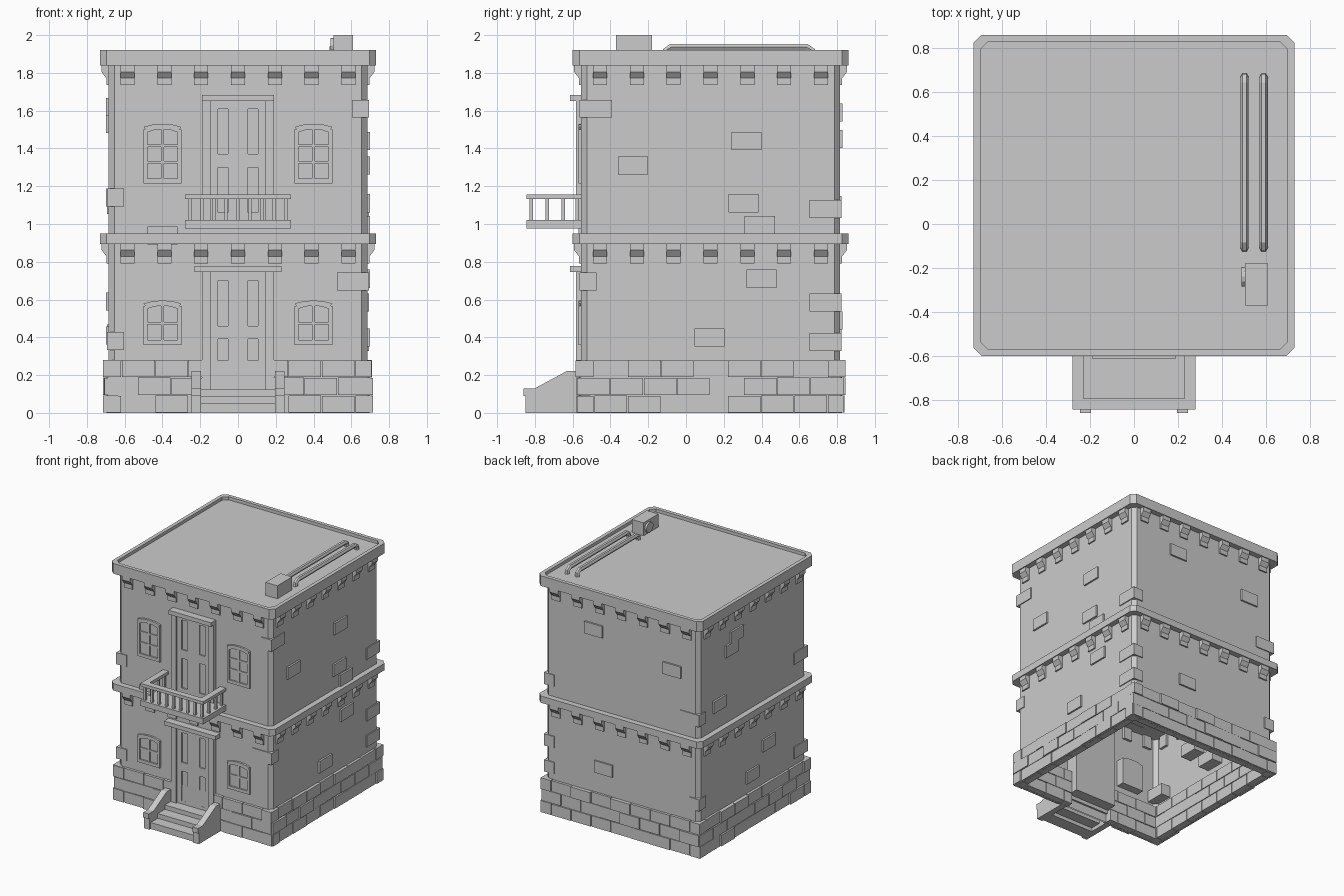
import bpy, bmesh, math, random

if "Cube" in bpy.data.objects:
    bpy.data.objects.remove(bpy.data.objects["Cube"])
random.seed(4)
CY, W = 0.13, 0.685          # centre of the tower in y, half width of its walls


def side(k):
    """Map (u along face, d outward, z) to world. k: 0 front, 1 right, 2 back, 3 left."""
    c, s = [(1, 0), (0, 1), (-1, 0), (0, -1)][k]
    return lambda u, d, z: (c * u + s * d, CY + s * u - c * d, z)


def prism(bm, pts, a, b, place, caps=True):
    """Extrude a 2D outline between a and b; place(p, q, t) gives the world point."""
    lo = [bm.verts.new(place(p, q, a)) for p, q in pts]
    hi = [bm.verts.new(place(p, q, b)) for p, q in pts]
    n = len(pts)
    for i in range(n):
        j = (i + 1) % n
        bm.faces.new((lo[i], lo[j], hi[j], hi[i]))
    if caps:
        bm.faces.new(lo[::-1])
        bm.faces.new(hi)


def box(bm, u0, u1, d0, d1, z0, z1, k=0):
    prism(bm, [(u0, d0), (u1, d0), (u1, d1), (u0, d1)], z0, z1, side(k))


def ybox(bm, x0, x1, y0, y1, z0, z1):
    prism(bm, [(x0, y0), (x1, y0), (x1, y1), (x0, y1)], z0, z1, lambda x, y, z: (x, y, z))


def octagon(h, c):
    return [(-h + c, -h), (h - c, -h), (h, -h + c), (h, h - c),
            (h - c, h), (-h + c, h), (-h, h - c), (-h, -h + c)]


def finish(bm, name):
    bmesh.ops.recalc_face_normals(bm, faces=bm.faces)
    me = bpy.data.meshes.new(name)
    bm.to_mesh(me)
    bm.free()
    ob = bpy.data.objects.new(name, me)
    bpy.context.collection.objects.link(ob)
    return ob


flat = lambda x, y, z: (x, CY + y, z)

# Wall shells (lower storey is hollow and open below)
for name, z0, z1 in (("lower_walls", 0.0, 0.9), ("upper_walls", 0.94, 1.85)):
    bm = bmesh.new()
    prism(bm, octagon(W, 0.03), z0, z1, flat, caps=False)
    finish(bm, name)

# Cornice between the storeys
bm = bmesh.new()
prism(bm, octagon(0.73, 0.035), 0.895, 0.95, flat)
finish(bm, "middle_cornice")

# Roof with a low raised rim
bm = bmesh.new()
rings = []
for h, z in ((0.67, 1.838), (0.73, 1.838), (0.73, 1.92), (0.70, 1.92), (0.70, 1.895)):
    rings.append([bm.verts.new((x, CY + y, z)) for x, y in octagon(h, 0.035)])
for r, s in zip(rings, rings[1:]):
    for i in range(8):
        bm.faces.new((r[i], r[(i + 1) % 8], s[(i + 1) % 8], s[i]))
bm.faces.new(rings[0][::-1])
bm.faces.new(rings[-1])
finish(bm, "roof")

# Corbels under both cornices
for name, top in (("middle_corbels", 0.897), ("roof_corbels", 1.84)):
    bm = bmesh.new()
    prof = [(W - 0.02, top), (0.722, top), (0.722, top - 0.035), (0.697, top - 0.068),
            (0.697, top - 0.105), (W - 0.02, top - 0.105)]
    for k in range(4):
        f = side(k)
        for i in range(-3, 4):
            prism(bm, prof, i * 0.195 - 0.037, i * 0.195 + 0.037, lambda d, z, u: f(u, d, z))
    finish(bm, name)

# Stone base: three courses of staggered blocks
bm = bmesh.new()
for k in range(4):
    for row, (z0, z1) in enumerate(((0, 0.095), (0.095, 0.19), (0.19, 0.283))):
        u = -0.706 + (0.0 if row % 2 else -0.085)
        while u < 0.70:
            a, b = max(u, -0.706), min(u + 0.172, 0.706)
            u += 0.1765
            if k == 0 and a < 0.19 and b > -0.19:      # leave room for the door
                if a < -0.19:
                    b = -0.19
                elif b > 0.19:
                    a = 0.19
                else:
                    continue
            if b - a > 0.01:
                d = 0.703 + random.choice((0, 0.003, 0.006, 0.012))
                box(bm, a, b, 0.635, d, z0 + 0.001, z1 - random.choice((0.002, 0.005)), k)
finish(bm, "base_blocks")
bm = bmesh.new()
prism(bm, octagon(0.697, 0.01), 0.0, 0.278, flat, caps=False)
finish(bm, "base_wall")

# Single bricks standing out of the plaster: (face, centre along face, centre z)
bricks = [(1, 0.19, 1.44), (1, -0.41, 1.31), (1, 0.175, 1.11), (1, 0.26, 0.995), (1, 0.27, 0.71),
          (1, -0.005, 0.40), (2, -0.25, 1.59), (2, 0.45, 1.45), (2, -0.16, 0.49), (3, -0.21, 1.62),
          (3, -0.27, 1.53), (3, -0.43, 1.14), (3, 0.20, 0.59), (3, -0.01, 0.41), (0, -0.40, 0.94)]
bm = bmesh.new()
for k, u, z in bricks:
    box(bm, u - 0.08, u + 0.08, 0.59, W + 0.014, z - 0.048, z + 0.048, k)
finish(bm, "wall_bricks")

# Corner bricks: (sign x, sign y, length x, length y, z)
corners = [(1, -1, 0.09, 0.17, 1.61), (1, -1, 0.17, 0.09, 0.695), (1, 1, 0.09, 0.17, 1.08),
           (1, 1, 0.09, 0.17, 0.585), (1, 1, 0.09, 0.17, 0.375), (-1, 1, 0.17, 0.09, 1.10),
           (-1, 1, 0.09, 0.09, 0.42), (-1, -1, 0.09, 0.17, 1.14), (-1, -1, 0.09, 0.17, 0.38)]
bm = bmesh.new()
for sx, sy, lx, ly, z in corners:
    o = W + 0.008
    x, y = sorted((sx * o, sx * (o - lx))), sorted((sy * o, sy * (o - ly)))
    ybox(bm, *x, CY + y[0], CY + y[1], z - 0.047, z + 0.047)
finish(bm, "corner_bricks")

# Windows: back pane, frame with gently arched head, glazing bars
front = side(0)
face = lambda u, z, d: front(u, d, z)
for sx, sname in ((-1, "left"), (1, "right")):
    for floor, z0, z1, rows in (("lower", 0.36, 0.595, 2), ("upper", 1.215, 1.53, 3)):
        bm = bmesh.new()
        c = sx * 0.40
        head = [(-0.1, z1 - 0.016), (-0.05, z1 - 0.003), (0, z1), (0.05, z1 - 0.003), (0.1, z1 - 0.016)]
        head = [(c + u, z) for u, z in head]
        prism(bm, [(c - 0.1, z0)] + head + [(c + 0.1, z0)], 0.62, W + 0.003, face)
        low = [(c + (u - c) * 0.8, z - 0.028) for u, z in head[::-1]]
        prism(bm, head + low, W, 0.70, face)
        for a, b in ((-0.1, -0.08), (0.08, 0.1)):
            box(bm, c + a, c + b, W, 0.70, z0, z1 - 0.03)
        box(bm, c - 0.08, c + 0.08, W, 0.70, z0, z0 + 0.025)
        box(bm, c - 0.008, c + 0.008, W, 0.696, z0 + 0.02, z1 - 0.02)
        for r in range(1, rows):
            z = z0 + 0.025 + (z1 - z0 - 0.055) * r / rows
            box(bm, c - 0.08, c + 0.08, W, 0.696, z - 0.007, z + 0.007)
        finish(bm, f"{floor}_{sname}_window")

# Doors: casing, recessed panels, lintel
for name, z0, z1, lint in (("lower_door", 0.10, 0.745, 0.23), ("upper_door", 1.01, 1.65, 0.19)):
    bm = bmesh.new()
    box(bm, -0.19, 0.19, 0.58, 0.688, z0, z1)
    for s in (-1, 1):
        for a, b, d in ((0.145, 0.19, 0.712), (0.105, 0.145, 0.699)):
            u = sorted((s * a, s * b))
            box(bm, *u, 0.68, d, z0, z1)
    box(bm, -0.053, 0.053, 0.68, 0.699, z0, z1)
    for a, b in ((z0, z0 + 0.05), (z0 + 0.29, z0 + 0.36), (z0 + 0.60, z1)):
        box(bm, -0.106, 0.106, 0.68, 0.6985, a, b)
    finish(bm, name)
    bm = bmesh.new()
    box(bm, -lint, lint, 0.65, 0.745, z1, z1 + 0.033)
    finish(bm, name + "_lintel")

# Balcony: floor, balusters, hand rail
bm = bmesh.new()
ybox(bm, -0.28, 0.28, -0.845, -0.54, 0.975, 1.02)
finish(bm, "balcony_floor")
bm = bmesh.new()
ybox(bm, -0.28, 0.28, -0.845, -0.795, 1.132, 1.157)
for s in (-1, 1):
    x = sorted((s * 0.23, s * 0.28))
    ybox(bm, *x, -0.796, -0.54, 1.132, 1.157)
finish(bm, "balcony_rail")
bm = bmesh.new()
spots = [(-0.255 + i * 0.51 / 8, -0.82) for i in range(9)]
spots += [(s * 0.255, y) for s in (-1, 1) for y in (-0.735, -0.65, -0.575)]
for x, y in spots:
    ybox(bm, x - 0.009, x + 0.009, y - 0.009, y + 0.009, 1.015, 1.135)
finish(bm, "balcony_balusters")

# Entrance stairs with sloping side walls
bm = bmesh.new()
for y0, y1, z0, z1 in ((-0.835, -0.73, 0, 0.052), (-0.745, -0.64, 0.03, 0.09), (-0.655, -0.54, 0.07, 0.125)):
    ybox(bm, -0.2, 0.2, y0, y1, z0, z1)
finish(bm, "steps")
bm = bmesh.new()
prof = [(-0.85, 0), (-0.85, 0.09), (-0.86, 0.09), (-0.86, 0.13), (-0.80, 0.13),
        (-0.63, 0.222), (-0.56, 0.222), (-0.56, 0)]
for s in (-1, 1):
    prism(bm, prof, s * 0.195, s * 0.245, lambda y, z, x: (x, y, z))
finish(bm, "stair_side_walls")

# Roof unit with a round outlet on its side
bm = bmesh.new()
ybox(bm, 0.505, 0.61, -0.37, -0.18, 1.89, 2.0)
disc = [(-0.24 + 0.045 * math.cos(i * math.pi / 6), 1.945 + 0.04 * math.sin(i * math.pi / 6)) for i in range(12)]
prism(bm, disc, 0.49, 0.51, lambda y, z, x: (x, y, z))
finish(bm, "roof_unit")

# Two roof pipes bent down at both ends
for x, name in ((0.503, "inner_pipe"), (0.59, "outer_pipe")):
    cu = bpy.data.curves.new(name, "CURVE")
    cu.dimensions = "3D"
    cu.bevel_depth, cu.bevel_resolution, cu.use_fill_caps = 0.019, 1, True
    sp = cu.splines.new("POLY")
    path = [(-0.11, 1.89), (-0.108, 1.918), (-0.08, 1.936), (0.64, 1.936), (0.668, 1.918), (0.67, 1.89)]
    sp.points.add(len(path) - 1)
    for p, (y, z) in zip(sp.points, path):
        p.co = (x, y, z, 1)
    sp.use_smooth = False
    bpy.context.collection.objects.link(bpy.data.objects.new(name, cu))
